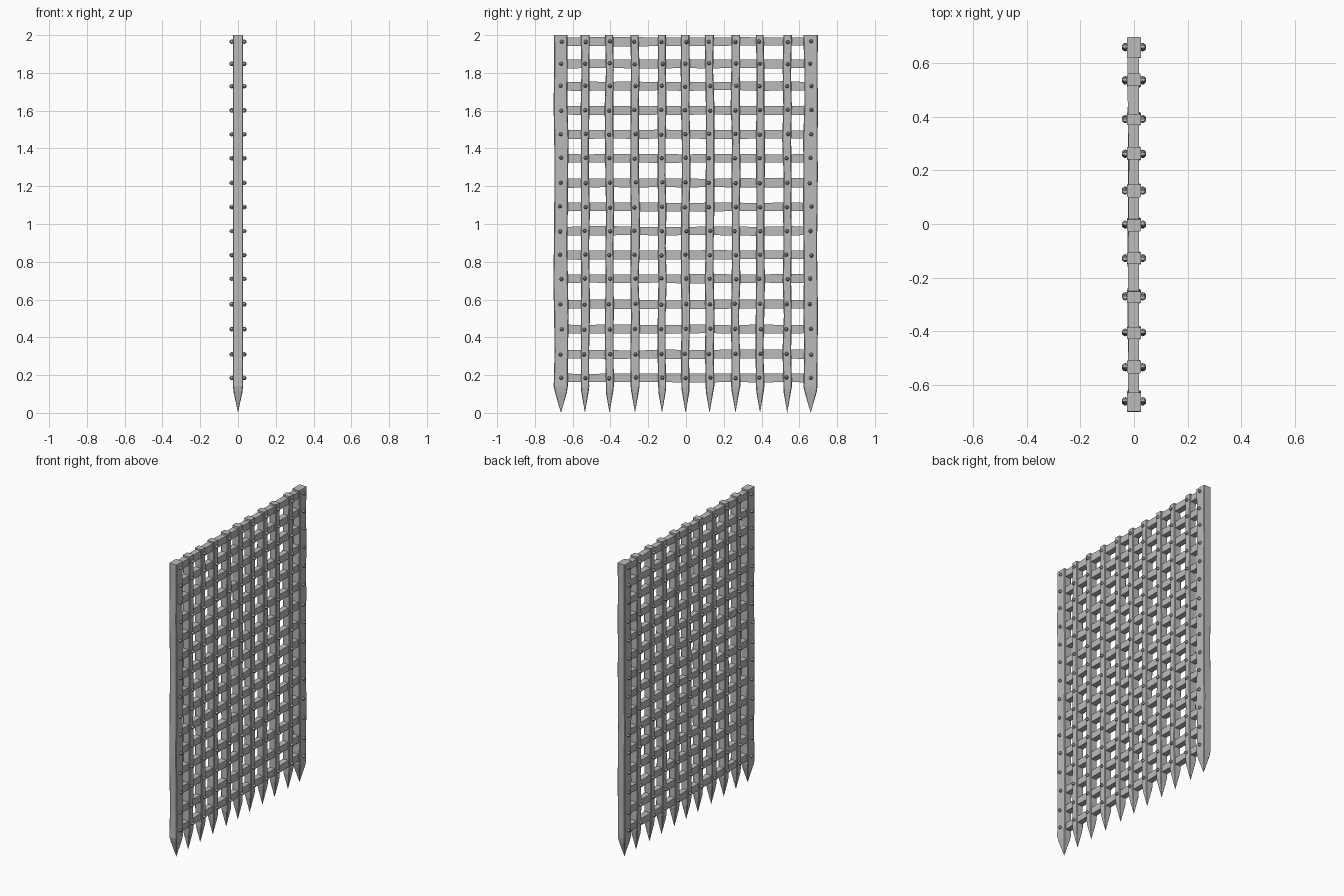
import bpy, bmesh, random
from mathutils import Vector, Matrix

random.seed(4)
if "Cube" in bpy.data.objects:
    bpy.data.objects.remove(bpy.data.objects["Cube"])

iron = bpy.data.materials.new("grey_iron")
iron.use_nodes = True
GREY = (0.5, 0.5, 0.5, 1)
iron.diffuse_color = GREY
iron.node_tree.nodes["Principled BSDF"].inputs["Base Color"].default_value = GREY

POSTS = [-0.662, -0.535, -0.405, -0.27, -0.127, -0.002, 0.125, 0.262, 0.392, 0.536, 0.66]
RAILS = [0.185, 0.31, 0.443, 0.575, 0.71, 0.836, 0.963, 1.09, 1.218, 1.348,
         1.475, 1.602, 1.73, 1.848, 1.965]


def finish(bm, name):
    bmesh.ops.recalc_face_normals(bm, faces=bm.faces)
    mesh = bpy.data.meshes.new(name)
    bm.to_mesh(mesh)
    bm.free()
    mesh.materials.append(iron)
    obj = bpy.data.objects.new(name, mesh)
    bpy.context.collection.objects.link(obj)


def loft(bm, rings, tip=None):
    """Skin a run of equal rings, closing the start and ending in a cap or a point."""
    loops = [[bm.verts.new(p) for p in ring] for ring in rings]
    n = len(loops[0])
    for a, b in zip(loops, loops[1:]):
        for i in range(n):
            bm.faces.new((a[i], a[(i + 1) % n], b[(i + 1) % n], b[i]))
    bm.faces.new(loops[0])
    if tip is None:
        bm.faces.new(loops[-1])
    else:
        point = bm.verts.new(tip)
        for i in range(n):
            bm.faces.new((loops[-1][i], loops[-1][(i + 1) % n], point))


def jitter(amount):
    return random.uniform(-amount, amount)


def post_ring(y, z, hy, hx):
    # chamfered rectangle
    c = 0.004
    return [Vector((x, y + w, z)) for x, w in (
        (hx, hy - c), (hx - c, hy), (c - hx, hy), (-hx, hy - c),
        (-hx, c - hy), (c - hx, -hy), (hx - c, -hy), (hx, c - hy))]


# Upright bars, hand-forged and slightly uneven, each with a spear point
for k, y in enumerate(POSTS):
    outer = k in (0, len(POSTS) - 1)
    half = 0.037 if outer else 0.0225
    depth = 0.027 if outer else 0.0255
    rings = []
    for step in range(11):
        z = 2 - step * 0.186
        rings.append(post_ring(y + jitter(0.003), z, half + jitter(0.002), depth))
    rings.append(post_ring(y, 0.11, half * 0.86, depth * 0.86))
    bm = bmesh.new()
    loft(bm, rings, Vector((0, y, 0)))
    finish(bm, "edge_post" if outer else "upright_bar")

# Cross bars threaded between the edge posts
for z in RAILS:
    rings = []
    for y in POSTS:
        h, zc, back = 0.023 + jitter(0.002), z + jitter(0.002), -0.021 + jitter(0.003)
        rings.append([Vector((x, y, zc + w)) for x, w in
                      ((0.018, h), (back, h), (back, -h), (0.018, -h))])
    bm = bmesh.new()
    loft(bm, rings)
    finish(bm, "cross_bar")

# Faceted rivets on both sides of every crossing
bm = bmesh.new()
for y in POSTS:
    for z in RAILS:
        dy, dz = jitter(0.005), jitter(0.003)
        for side in (-1, 1):
            rings = []
            for x, r in ((0.024, 0.007), (0.031, 0.011), (0.037, 0.010), (0.044, 0.004)):
                ring = [Matrix.Rotation(i * 1.0472, 3, 'X') @ Vector((0, r, 0)) for i in range(6)]
                rings.append([p + Vector((side * x, y + dy, z + dz)) for p in ring])
            loft(bm, rings)
finish(bm, "rivets")
